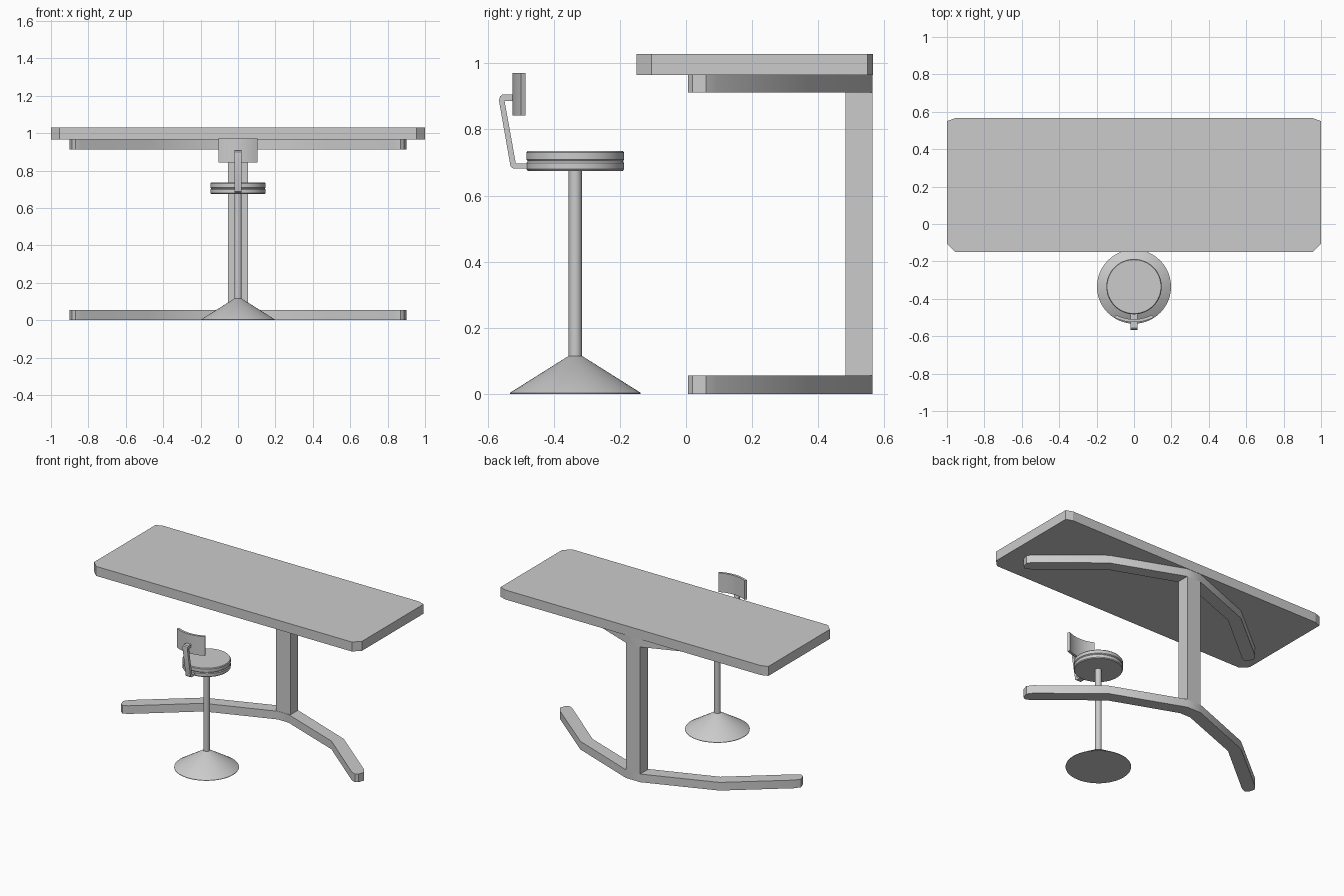
import bpy, bmesh, math

if "Cube" in bpy.data.objects:
    bpy.data.objects.remove(bpy.data.objects["Cube"])

CHAIR_Y = -0.335


def finish(name, bm, smooth=True, bevel=0):
    bmesh.ops.recalc_face_normals(bm, faces=bm.faces)
    me = bpy.data.meshes.new(name)
    bm.to_mesh(me)
    bm.free()
    ob = bpy.data.objects.new(name, me)
    bpy.context.collection.objects.link(ob)
    bpy.ops.object.select_all(action='DESELECT')
    bpy.context.view_layer.objects.active = ob
    ob.select_set(True)
    if smooth:
        bpy.ops.object.shade_smooth_by_angle(angle=math.radians(35))
    if bevel:
        mod = ob.modifiers.new("soft_edges", 'BEVEL')
        mod.width = bevel
        mod.segments = 2
    return ob


def prism(name, points, start, depth, **kw):
    """Extrude a closed outline of 3D points along a vector."""
    bm = bmesh.new()
    face = bm.faces.new([bm.verts.new([p[i] + start[i] for i in range(3)]) for p in points])
    ext = bmesh.ops.extrude_face_region(bm, geom=[face])
    verts = [v for v in ext["geom"] if isinstance(v, bmesh.types.BMVert)]
    bmesh.ops.translate(bm, verts=verts, vec=depth)
    return finish(name, bm, **kw)


def lathe(name, profile, sides=48):
    """Spin an (r, z) profile around the chair axis."""
    bm = bmesh.new()
    vs = [bm.verts.new((r, CHAIR_Y, z)) for r, z in profile]
    es = [bm.edges.new(p) for p in zip(vs, vs[1:])]
    bmesh.ops.spin(bm, geom=vs + es, cent=(0, CHAIR_Y, 0), axis=(0, 0, 1),
                   angle=2 * math.pi, steps=sides, use_duplicate=False)
    bmesh.ops.remove_doubles(bm, verts=bm.verts, dist=1e-5)
    return finish(name, bm)


def mirrored(half):
    """Close a right-hand outline with its mirror image."""
    return [(x, y, 0) for x, y in half] + [(-x, y, 0) for x, y in reversed(half)]


# Tabletop with clipped corners
prism("tabletop", mirrored([(0.955, -0.15), (1, -0.105), (1, 0.55), (0.955, 0.566)]),
      (0, 0, 0.965), (0, 0, 0.064), smooth=False)

# Bent foot and matching bent support under the top
arm = mirrored([(0.04, 0.48), (0.477, 0.315), (0.835, 0.02), (0.868, 0.006), (0.887, 0.02),
                (0.9, 0.06), (0.875, 0.095), (0.52, 0.385), (0.053, 0.564)])
prism("foot", arm, (0, 0, 0), (0, 0, 0.055))
prism("top_support", arm, (0, 0, 0.912), (0, 0, 0.053))

# Column
prism("column", mirrored([(0.053, 0.482), (0.053, 0.564)]),
      (0, 0, 0.055), (0, 0, 0.857), smooth=False)

# Stool base, post and two-layer seat
lathe("stool_base", [(0, 0), (0.198, 0), (0.198, 0.003), (0.02, 0.115), (0, 0.115)])
lathe("stool_post", [(0, 0.11), (0.02, 0.11), (0.02, 0.677), (0, 0.677)], 24)
for name, z0, z1 in (("seat_pan", 0.675, 0.704), ("seat_cushion", 0.704, 0.735)):
    lathe(name, [(0, z0), (0.144, z0), (0.148, z0 + 0.005), (0.148, z1 - 0.005),
                 (0.144, z1), (0, z1)])

# Back bracket: side outline extruded across x
bracket = [(-0.46, 0.682), (-0.523, 0.682), (-0.531, 0.688), (-0.566, 0.888), (-0.563, 0.9),
           (-0.555, 0.906), (-0.515, 0.906), (-0.515, 0.886), (-0.549, 0.886),
           (-0.515, 0.697), (-0.46, 0.697)]
prism("back_bracket", [(0, y, z) for y, z in bracket], (-0.018, 0, 0), (0.036, 0, 0))

# Curved backrest
R, T, N = 0.23, 0.016, 12
half = math.asin(0.105 / R)
angles = [half * (2 * i / N - 1) for i in range(N + 1)]
cy = -0.525 + R
rest = [(R * math.sin(a), cy - R * math.cos(a), 0) for a in angles]
rest += [((R - T) * math.sin(a), cy - (R - T) * math.cos(a), 0) for a in reversed(angles)]
prism("backrest", rest, (0, 0, 0.842), (0, 0, 0.129))
